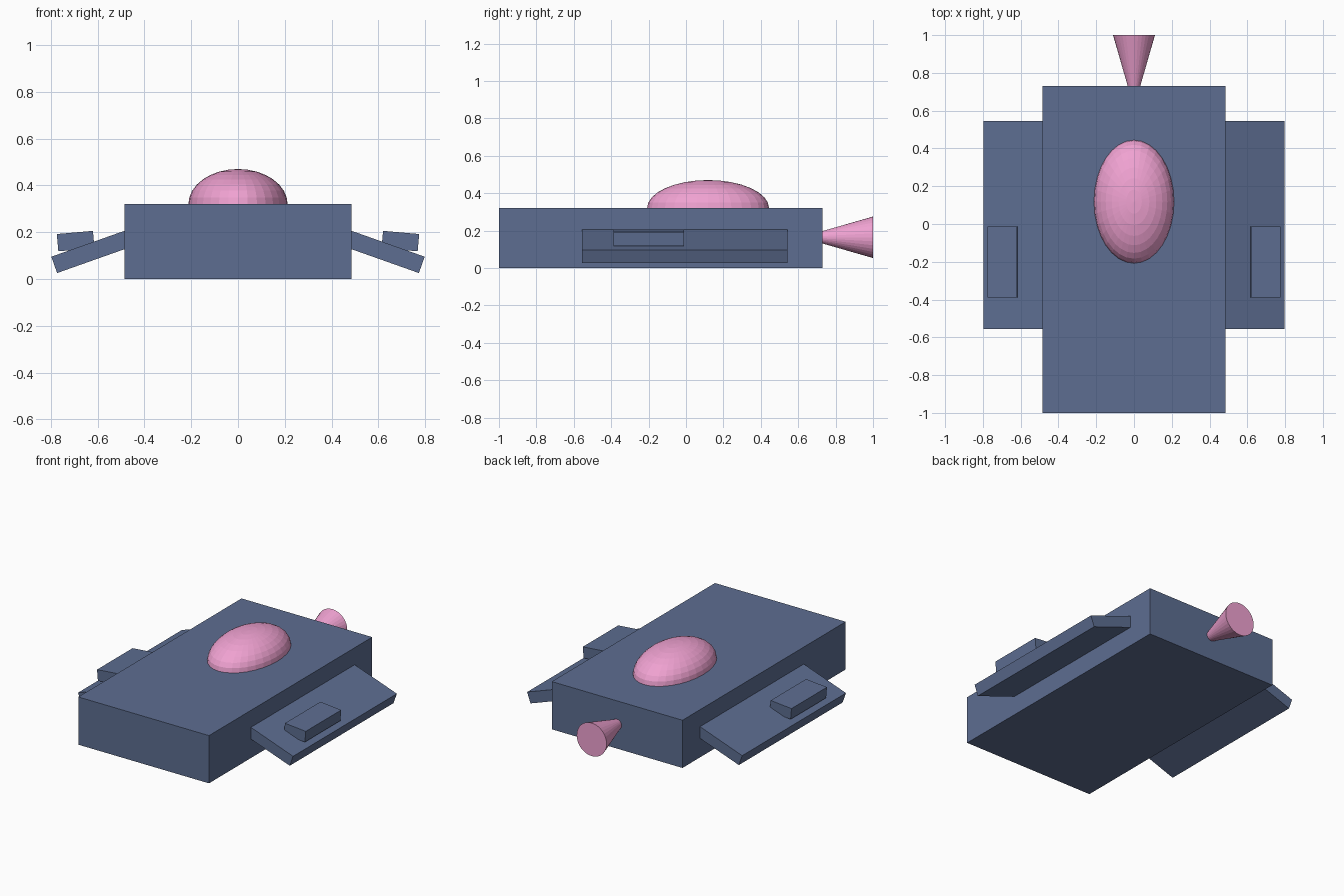
import bpy
from math import radians

if "Cube" in bpy.data.objects:
    bpy.data.objects.remove(bpy.data.objects["Cube"])


def material(name, color):
    mat = bpy.data.materials.new(name)
    mat.diffuse_color = color
    mat.use_nodes = True
    mat.node_tree.nodes["Principled BSDF"].inputs["Base Color"].default_value = mat.diffuse_color
    return mat


BLUE = material("slate_blue", (0.11, 0.155, 0.285, 1))
PINK = material("pink", (0.87, 0.36, 0.64, 1))


def finish(name, mat):
    obj = bpy.context.object
    obj.name = name
    obj.data.materials.append(mat)
    return obj


def box(name, center, size, tilt=0.0):
    bpy.ops.mesh.primitive_cube_add(size=1, location=center, rotation=(0, radians(tilt), 0))
    obj = finish(name, BLUE)
    obj.scale = size
    return obj


# Main hull
box("hull", (0, -0.135, 0.16), (0.97, 1.73, 0.32))

# Drooping side wings, each carrying a small pod
for side, label in ((-1, "left"), (1, "right")):
    box(f"{label}_wing", (side * 0.597, -0.006, 0.127), (0.40, 1.10, 0.074), side * 19.5)
    box(f"{label}_pod", (side * 0.694, -0.2, 0.162), (0.155, 0.376, 0.074), side * 5)

# Oval cockpit dome sunk halfway into the hull
bpy.ops.mesh.primitive_uv_sphere_add(segments=32, ring_count=16, radius=1, location=(0, 0.118, 0.32))
dome = finish("cockpit_dome", PINK)
dome.scale = (0.212, 0.326, 0.15)

# Rear exhaust cone, tip buried in the hull and open end facing back
bpy.ops.mesh.primitive_cone_add(vertices=32, radius1=0.111, radius2=0, depth=0.385,
                                location=(0, 0.8075, 0.164), rotation=(radians(90), 0, 0))
finish("exhaust_cone", PINK)
